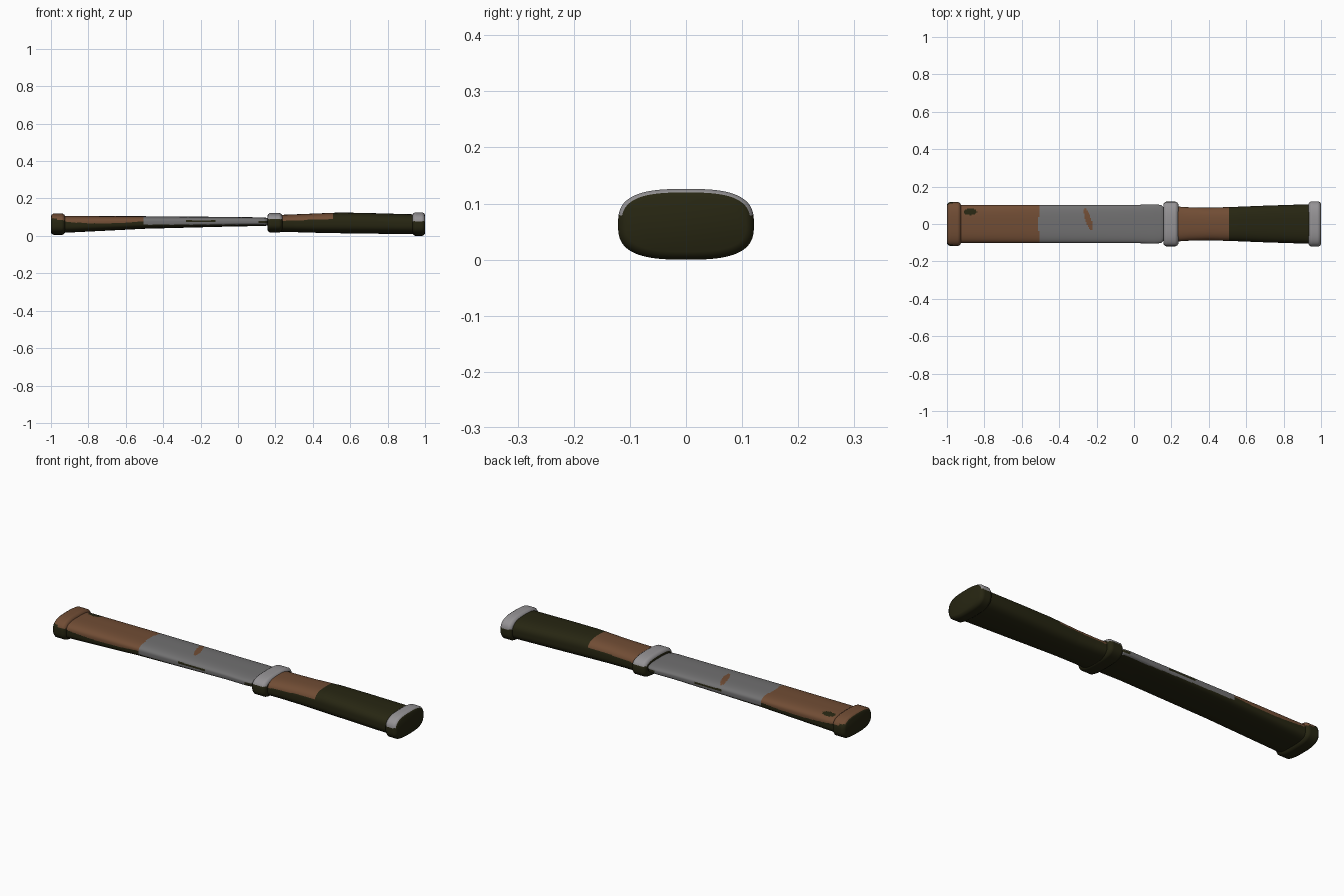
import bpy, bmesh, math

if "Cube" in bpy.data.objects:
    bpy.data.objects.remove(bpy.data.objects["Cube"])


def material(name, rgb):
    m = bpy.data.materials.new(name)
    m.diffuse_color = (*rgb, 1)
    m.use_nodes = True
    m.node_tree.nodes["Principled BSDF"].inputs["Base Color"].default_value = m.diffuse_color
    return m


MATS = [material("dark olive", (0.020, 0.019, 0.006)),
        material("leather brown", (0.165, 0.074, 0.035)),
        material("steel grey", (0.165, 0.163, 0.165)),
        material("light metal", (0.30, 0.29, 0.30))]
DARK, BROWN, GREY, LIGHT = range(4)
SIDES = 120


def lerp_station(stations, x):
    for a, b in zip(stations, stations[1:]):
        if x <= b[0] + 1e-9:
            t = (x - a[0]) / (b[0] - a[0])
            return [p + (q - p) * t for p, q in zip(a, b)]
    return list(stations[-1])


def loft(name, stations, power, rule, step=0.006):
    """Skin rounded cross-sections; a station is (x, half width, z low, z high)."""
    xs = []
    for a, b in zip(stations, stations[1:]):
        n = max(1, round((b[0] - a[0]) / step))
        xs += [a[0] + (b[0] - a[0]) * i / n for i in range(n)]
    xs.append(stations[-1][0])
    bm = bmesh.new()
    rings = []
    for x in xs:
        _, w, lo, hi = lerp_station(stations, x)
        ring = []
        for i in range(SIDES):
            a = 2 * math.pi * i / SIDES
            c, s = math.cos(a), math.sin(a)
            r = (abs(c) ** power + abs(s) ** power) ** (-1 / power)
            ring.append(bm.verts.new((x, w * r * c, (lo + hi) / 2 + (hi - lo) / 2 * r * s)))
        rings.append(ring)
    for p, q in zip(rings, rings[1:]):
        for i in range(SIDES):
            j = (i + 1) % SIDES
            bm.faces.new((p[i], p[j], q[j], q[i]))
    bm.faces.new(rings[0])
    bm.faces.new(rings[-1])
    bmesh.ops.recalc_face_normals(bm, faces=bm.faces)
    bm.normal_update()
    for f in bm.faces:
        f.material_index = rule(f.calc_center_median(), f.normal)
    me = bpy.data.meshes.new(name)
    bm.to_mesh(me)
    bm.free()
    for m in MATS:
        me.materials.append(m)
    ob = bpy.data.objects.new(name, me)
    bpy.context.collection.objects.link(ob)
    bpy.ops.object.select_all(action='DESELECT')
    ob.select_set(True)
    bpy.context.view_layer.objects.active = ob
    bpy.ops.object.shade_smooth_by_angle(angle=math.radians(40))
    return ob


def blob(c, x, y, rx, ry, skew=0.0):
    """True inside a leaning oval patch on the top."""
    dy = c.y - y
    return ((c.x - x - skew * dy) / rx) ** 2 + (dy / ry) ** 2 < 1


# Colour rules: coloured upper surfaces, dark ends and underside
def sheath_rule(c, n):
    if abs(n.x) > 0.7:
        return DARK
    if c.x < -0.51 + 0.6 * c.y ** 2:
        if n.z > 0.4 and blob(c, -0.875, 0.065, 0.035, 0.018):
            return DARK
        edge = 0.078 - 0.012 * math.sin((c.x + 0.95) * 7)
        return BROWN if c.z > edge else DARK
    if n.z > 0.4 and blob(c, -0.245, 0.025, 0.016, 0.06, -0.3):
        return BROWN
    if c.x > 0.11 and abs(c.z - 0.074) < 0.006:
        return DARK
    if abs(c.x + 0.2) < 0.08 and abs(c.z - 0.079) < 0.005:
        return DARK
    return GREY if c.z > 0.060 else DARK


def tip_rule(c, n):
    if n.x < -0.75 or (c.x < -0.97 and c.z < 0.095):
        return DARK
    return BROWN if c.z > 0.083 else DARK


def guard_rule(c, n):
    return LIGHT if c.z > 0.09 and abs(n.x) < 0.9 else DARK


def handle_rule(c, n):
    return BROWN if c.x < 0.505 and c.z > 0.08 + 0.04 * (c.x - 0.24) else DARK


def pommel_rule(c, n):
    return LIGHT if c.z > 0.078 and n.x < 0.75 else DARK


# Flat sheath, thinning toward the guard
loft("sheath", [(-0.94, 0.102, 0.016, 0.107), (-0.5, 0.102, 0.038, 0.105),
                (0.0, 0.102, 0.051, 0.101), (0.11, 0.105, 0.052, 0.099),
                (0.145, 0.102, 0.053, 0.098), (0.16, 0.088, 0.056, 0.095),
                (0.19, 0.086, 0.057, 0.094)], 3.2, sheath_rule)


def collar(name, x0, x1, w, lo, hi, rule):
    """A rounded band with soft edges."""
    b = 0.014
    prof = [(0, b), (0.3 * b, 0.45 * b), (b, 0)]
    st = [(x0 + d, w - i, lo + i, hi - i) for d, i in prof]
    st += [(x1 - d, w - i, lo + i, hi - i) for d, i in reversed(prof)]
    loft(name, st, 2.9, rule)


# End cap of the sheath, guard and pommel
collar("sheath_cap", -1.0, -0.925, 0.117, 0.005, 0.120, tip_rule)
collar("guard", 0.157, 0.237, 0.119, 0.018, 0.122, guard_rule)
collar("pommel", 0.933, 1.0, 0.121, 0.0, 0.126, pommel_rule)

# Waisted handle, swelling toward the pommel
loft("handle", [(0.22, 0.094, 0.022, 0.112), (0.30, 0.089, 0.020, 0.115),
                (0.40, 0.087, 0.017, 0.119), (0.55, 0.092, 0.014, 0.125),
                (0.70, 0.098, 0.012, 0.122), (0.95, 0.106, 0.009, 0.115)],
     2.8, handle_rule)
